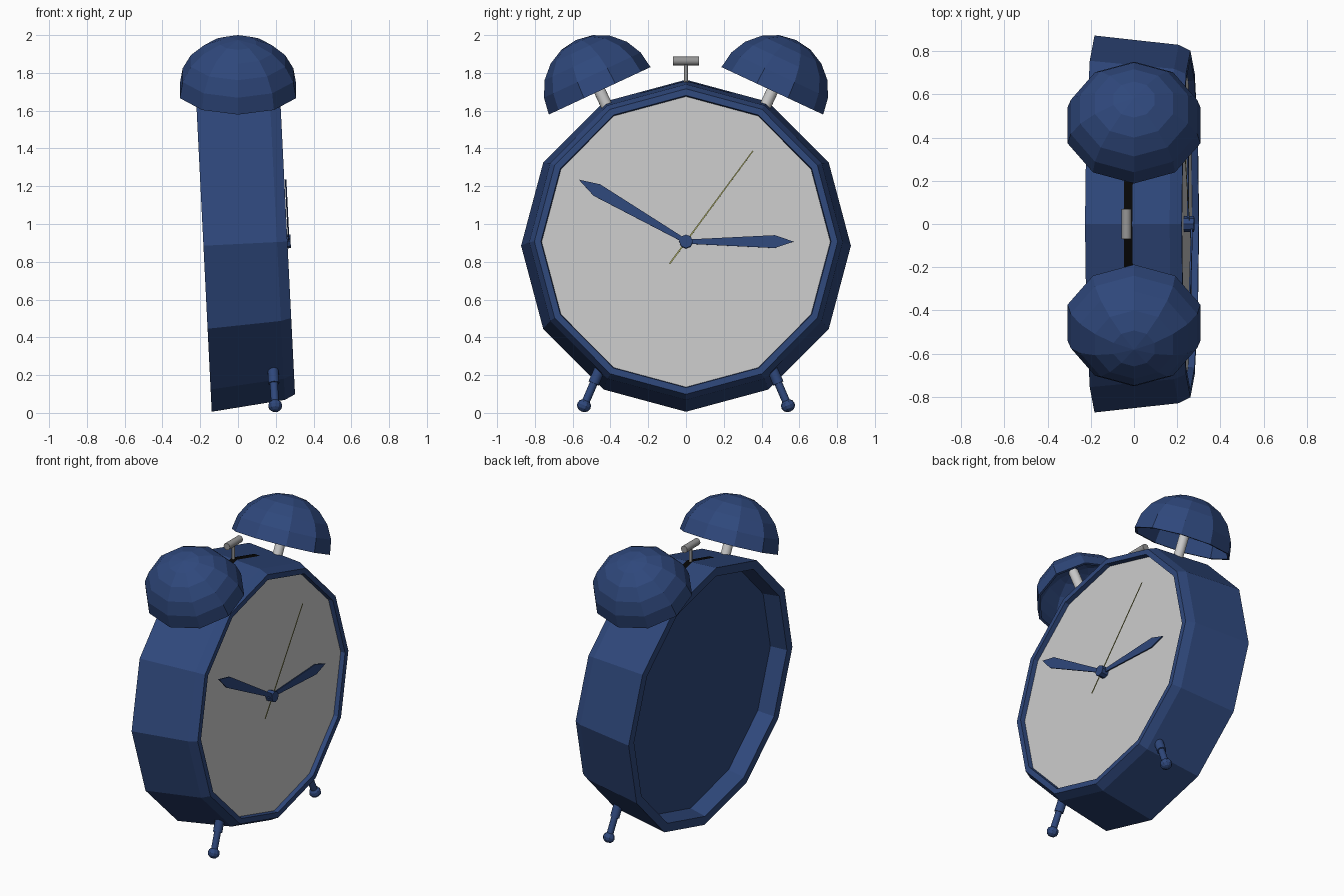
import bpy, bmesh
from math import sin, cos, pi, radians, atan2
from mathutils import Matrix, Vector

if "Cube" in bpy.data.objects:
    bpy.data.objects.remove(bpy.data.objects["Cube"])


def material(name, rgb):
    m = bpy.data.materials.new(name)
    m.diffuse_color = (*rgb, 1)
    m.use_nodes = True
    m.node_tree.nodes["Principled BSDF"].inputs["Base Color"].default_value = m.diffuse_color
    return m


BLUE = material("blue", (0.028, 0.064, 0.2))
BLACK = material("black", (0.002, 0.002, 0.002))
STEEL = material("steel", (0.3, 0.3, 0.3))
OLIVE = material("olive", (0.45, 0.45, 0.15))


def frame(origin, x, z):
    """Matrix whose local X and Z axes lie along x and z."""
    z = Vector(z).normalized()
    y = z.cross(Vector(x)).normalized()
    x = y.cross(z)
    m = Matrix((x, y, z)).transposed().to_4x4()
    m.translation = origin
    return m


def finish(name, bm, matrix, mat):
    bmesh.ops.recalc_face_normals(bm, faces=bm.faces)
    me = bpy.data.meshes.new(name)
    bm.to_mesh(me)
    bm.free()
    ob = bpy.data.objects.new(name, me)
    bpy.context.collection.objects.link(ob)
    ob.matrix_world = matrix
    if mat:
        me.materials.append(mat)
    return ob


def lathe(name, profile, sides, matrix, mat=None):
    """Turn (radius, height) points round local Z, first vertex on local Y."""
    bm = bmesh.new()
    vs = [bm.verts.new((0, r, h)) for r, h in profile]
    es = [bm.edges.new(p) for p in zip(vs, vs[1:])]
    bmesh.ops.spin(bm, geom=vs + es, cent=(0, 0, 0), axis=(0, 0, 1),
                   angle=2 * pi, steps=sides)
    bmesh.ops.remove_doubles(bm, verts=bm.verts, dist=1e-4)
    return finish(name, bm, matrix, mat)


def rod(name, a, b, r, sides, mat=None):
    """Round bar from a to b with smooth sides and sharp ends."""
    a, b = Vector(a), Vector(b)
    h = (b - a).length
    ob = lathe(name, [(0, 0), (r, 0), (r, h), (0, h)], sides,
               frame(a, (1, 0, 0), b - a), mat)
    bpy.ops.object.select_all(action='DESELECT')
    ob.select_set(True)
    bpy.context.view_layer.objects.active = ob
    bpy.ops.object.shade_smooth_by_angle(angle=radians(40))
    return ob


# Case, leaning slightly back; local Z points out of the dial, local Y is up
TILT = atan2(0.05, 1)
CASE = frame((-0.183, 0, 0.885), (0, 1, 0), (cos(TILT), 0, sin(TILT)))
TALL = CASE @ Matrix.Diagonal((1, 1.008, 1, 1))
lathe("case", [(0, 0.11), (0.795, 0.11), (0.815, 0), (0.873, 0), (0.83, 0.39),
               (0.803, 0.445), (0.768, 0.445), (0.764, 0.415)], 12, TALL, BLUE)
lathe("dial", [(0, 0.415), (0.764, 0.415)], 12, TALL)
lathe("hub", [(0, 0.415), (0.036, 0.415), (0.036, 0.462), (0, 0.462)], 8, CASE, BLUE)


# Hands: flat outlines drawn along local X and turned to their angle
def hand(name, outline, degrees, h, thick, mat):
    bm = bmesh.new()
    pts = outline + [(x, -y) for x, y in reversed(outline) if y]
    face = bm.faces.new([bm.verts.new((x, y, h)) for x, y in pts])
    ext = bmesh.ops.extrude_face_region(bm, geom=[face])
    bmesh.ops.translate(bm, vec=(0, 0, thick),
                        verts=[v for v in ext["geom"] if isinstance(v, bmesh.types.BMVert)])
    finish(name, bm, CASE @ Matrix.Rotation(radians(degrees), 4, 'Z'), mat)


hand("hour_hand", [(0, 0.011), (0.47, 0.034), (0.57, 0)], 0, 0.43, 0.008, BLUE)
hand("minute_hand", [(0, 0.011), (0.545, 0.035), (0.655, 0)], 150, 0.448, 0.008, BLUE)
hand("second_hand", [(-0.147, 0.004), (0.598, 0.003)], 53.6, 0.44, 0.003, OLIVE)

# Dark slot on the roof for the hammer
bm = bmesh.new()
rows = [[bm.verts.new((y, r + 0.004 - abs(y) * 0.268, u))
         for u, r in ((0.178, 0.8545), (0.218, 0.85))] for y in (-0.24, 0, 0.24)]
for (a, b), (c, d) in zip(rows, rows[1:]):
    bm.faces.new((a, b, d, c))
finish("hammer_slot", bm, TALL, BLACK)

# Hammer between the bells
rod("hammer_stem", (-0.035, 0, 1.70), (-0.035, 0, 1.86), 0.01, 12, STEEL)
rod("hammer_head", (-0.035, -0.07, 1.863), (-0.035, 0.07, 1.863), 0.023, 16, STEEL)

# Bells, posts and feet, one of each per side
R, T = 0.297, 0.014
arc = [radians(a) for a in range(0, 91, 18)]
dome = ([(R * cos(a), R * sin(a)) for a in arc]
        + [((R - T) * cos(a), (R - T) * sin(a)) for a in reversed(arc)])
dome.append(dome[0])
ball = [(0.038 * cos(radians(a)), 0.034 * sin(radians(a))) for a in range(-90, 91, 30)]
for s, side in ((-1, "left"), (1, "right")):
    axis = Vector((0, s * sin(radians(25)), cos(radians(25))))
    centre = Vector((0, s * 0.457, 1.705))
    lathe(side + "_bell", dome, 10,
          frame(centre, (1, 0, 0), axis) @ Matrix.Diagonal((1.09, 1, 1, 1)), BLUE)
    rod(side + "_bell_post", centre - axis * 0.12, centre + axis * 0.28, 0.031, 16)

    top, foot = Vector((0.185, s * 0.455, 0.235)), Vector((0.197, s * 0.54, 0.038))
    rod(side + "_leg_collar", top, top.lerp(foot, 0.4), 0.029, 16, BLUE)
    rod(side + "_leg", top, foot, 0.021, 16, BLUE)
    lathe(side + "_foot", ball, 10, frame(foot, (1, 0, 0), top - foot), BLUE)
